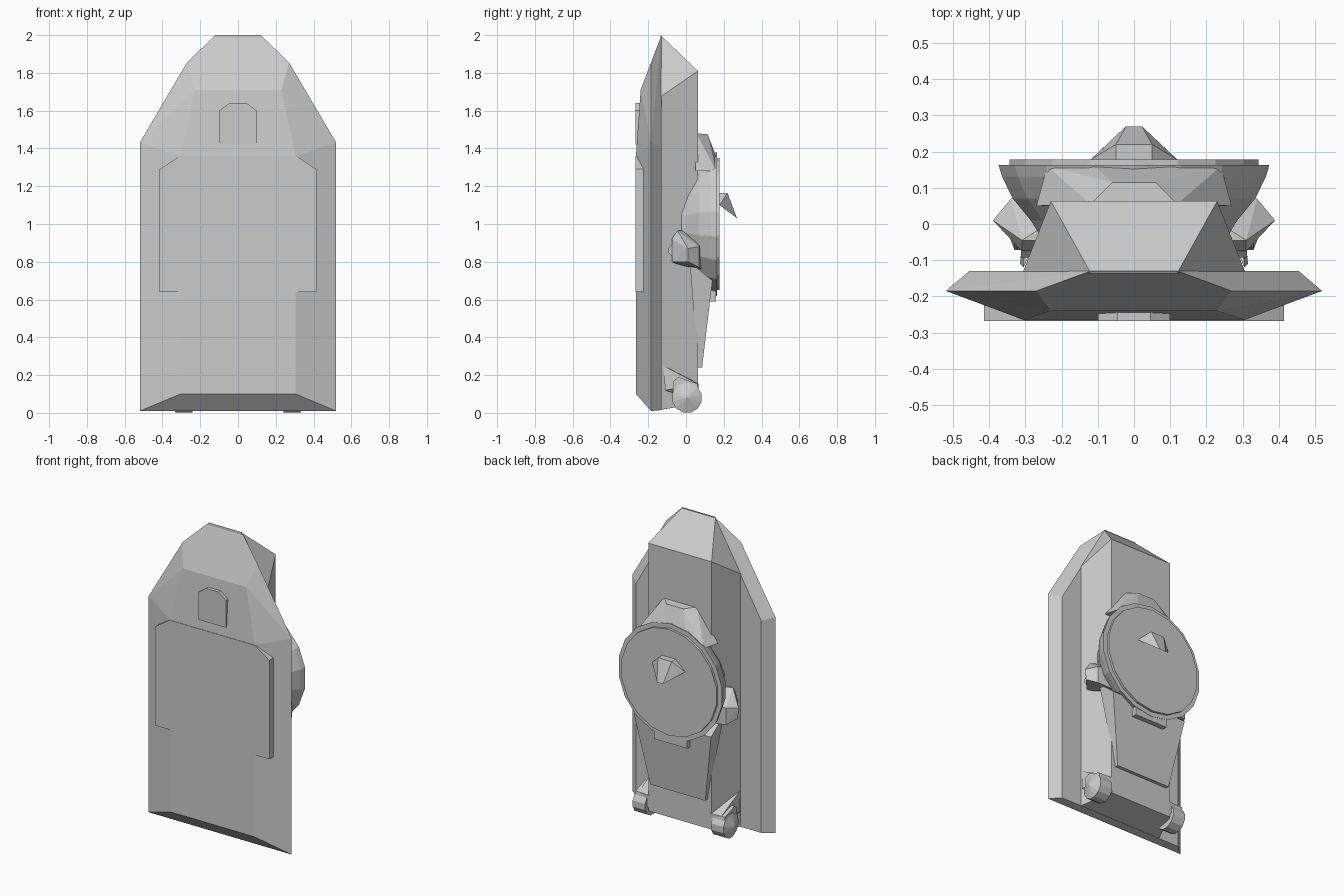
import bpy, bmesh, math
from mathutils import Matrix

if "Cube" in bpy.data.objects:
    bpy.data.objects.remove(bpy.data.objects["Cube"])


def finish(name, bm):
    bmesh.ops.recalc_face_normals(bm, faces=bm.faces)
    me = bpy.data.meshes.new(name)
    bm.to_mesh(me)
    bm.free()
    ob = bpy.data.objects.new(name, me)
    bpy.context.collection.objects.link(ob)
    return ob


def hull(name, pts, sym=True):
    """Convex solid; sym adds the x-mirrored points."""
    bm = bmesh.new()
    allp = set(pts)
    if sym:
        allp |= {(-x, y, z) for x, y, z in pts}
    for p in sorted(allp):
        bm.verts.new(p)
    r = bmesh.ops.convex_hull(bm, input=bm.verts)
    junk = {g for g in r["geom_interior"] + r["geom_unused"] if isinstance(g, bmesh.types.BMVert)}
    bmesh.ops.delete(bm, geom=list(junk), context='VERTS')
    bmesh.ops.dissolve_limit(bm, angle_limit=math.radians(1.5), verts=bm.verts, edges=bm.edges)
    return finish(name, bm)


def lathe(name, prof, axis, center, n):
    """Revolve (radius, offset) pairs about the X or Y axis through center."""
    bm = bmesh.new()
    rings = []
    for r, o in prof:
        ring = []
        for i in range(n):
            a = 2 * math.pi * (i + 0.5) / n
            c, s = r * math.cos(a), r * math.sin(a)
            v = (o, c, s) if axis == 'X' else (c, o, s)
            ring.append(bm.verts.new([v[k] + center[k] for k in range(3)]))
        rings.append(ring)
    for a, b in zip(rings, rings[1:]):
        for i in range(n):
            j = (i + 1) % n
            bm.faces.new((a[i], a[j], b[j], b[i]))
    bm.faces.new(rings[0])
    bm.faces.new(rings[-1])
    bmesh.ops.remove_doubles(bm, verts=bm.verts, dist=0.0005)
    return finish(name, bm)


# Wide front shell with bevelled border
hull("front_shell", [
    (.305, -.265, .10), (.305, -.265, 1.36), (.23, -.24, 1.71),
    (.52, -.185, .01), (.52, -.185, 1.43), (.27, -.185, 1.855),
    (.12, -.13, 2.0), (.455, -.13, .015), (.455, -.13, 1.41)])

# Tapered block behind the shell
hull("back_block", [
    (.31, -.14, .015), (.31, -.14, 1.67), (.12, -.135, 2.0),
    (.23, .063, 1.81), (.23, .063, .05)])

# Raised front panel with clipped top corners
hull("front_panel", [(x, y, z) for y in (-.268, -.2)
                     for x, z in ((.415, .64), (.415, 1.29), (.31, 1.36))])

# Small tab above the panel
hull("front_tab", [(x, y, z) for y in (-.268, -.22)
                   for x, z in ((.1, 1.42), (.1, 1.6), (.045, 1.64))])

# Faceted bowl and its flat lid
lathe("bowl", [(.17, -.07), (.265, -.03), (.29, .01), (.34, .07),
               (.37, .13), (.38, .163)], 'Y', (0, 0, 1.0), 18)
lathe("lid", [(.35, .155), (.35, .178)], 'Y', (0, 0, 1.0), 18)

# Hump over the bowl
hull("bowl_hump", [
    (.12, .055, 1.48), (.06, .115, 1.475), (.27, .05, 1.28),
    (.24, .16, 1.28), (.11, .16, 1.355)])

# Hooked beak on the lid
hull("beak", [
    (.05, .17, 1.165), (.05, .22, 1.165), (.12, .178, 1.10),
    (.09, .205, 1.09), (.022, .27, 1.03), (.02, .24, 1.06)])

# Hanging flap below the bowl
hull("flap", [
    (.29, .02, .8), (.28, .14, .7), (.2, .063, .24), (.2, .085, .24)])
hull("flap_lip", [(.12, y, z) for y in (.11, .16) for z in (.59, .66)])

for s, side in ((1, "right"), (-1, "left")):
    # Pointed knob at each side of the bowl
    pts = [(.24, y, z) for y, z in ((-.075, .80), (-.075, .92), (-.045, .965), (0, .965),
                                    (.08, .90), (.08, .76), (-.03, .78))]
    pts += [(.31, y, z) for x, y, z in pts[:3]]
    pts += [(.34, .07, .88), (.34, .07, .77), (.39, .01, .87), (.385, .01, .80)]
    hull(side + "_knob", [(s * x, y, z) for x, y, z in pts], sym=False)
    lathe(side + "_knob_bolt", [(.03, .27 * s), (.03, .312 * s)], 'X', (0, -.065, .86), 8)

    # Conical foot roller with fin above
    lathe(side + "_roller", [(.08, .24 * s), (.08, .33 * s), (.0001, .36 * s)],
          'X', (0, .005, .08), 12)
    hull(side + "_roller_fin", [(s * x, y, z) for x in (.24, .325)
         for y, z in ((-.07, .10), (-.065, .17), (-.04, .19), (.06, .155), (.07, .10))], sym=False)
    hull(side + "_fin_blade", [(s * x, y, z) for x, y, z in (
        (.305, -.12, .25), (.22, .066, .155), (.30, .06, .155),
        (.315, -.11, .12), (.22, .066, .06))], sym=False)
